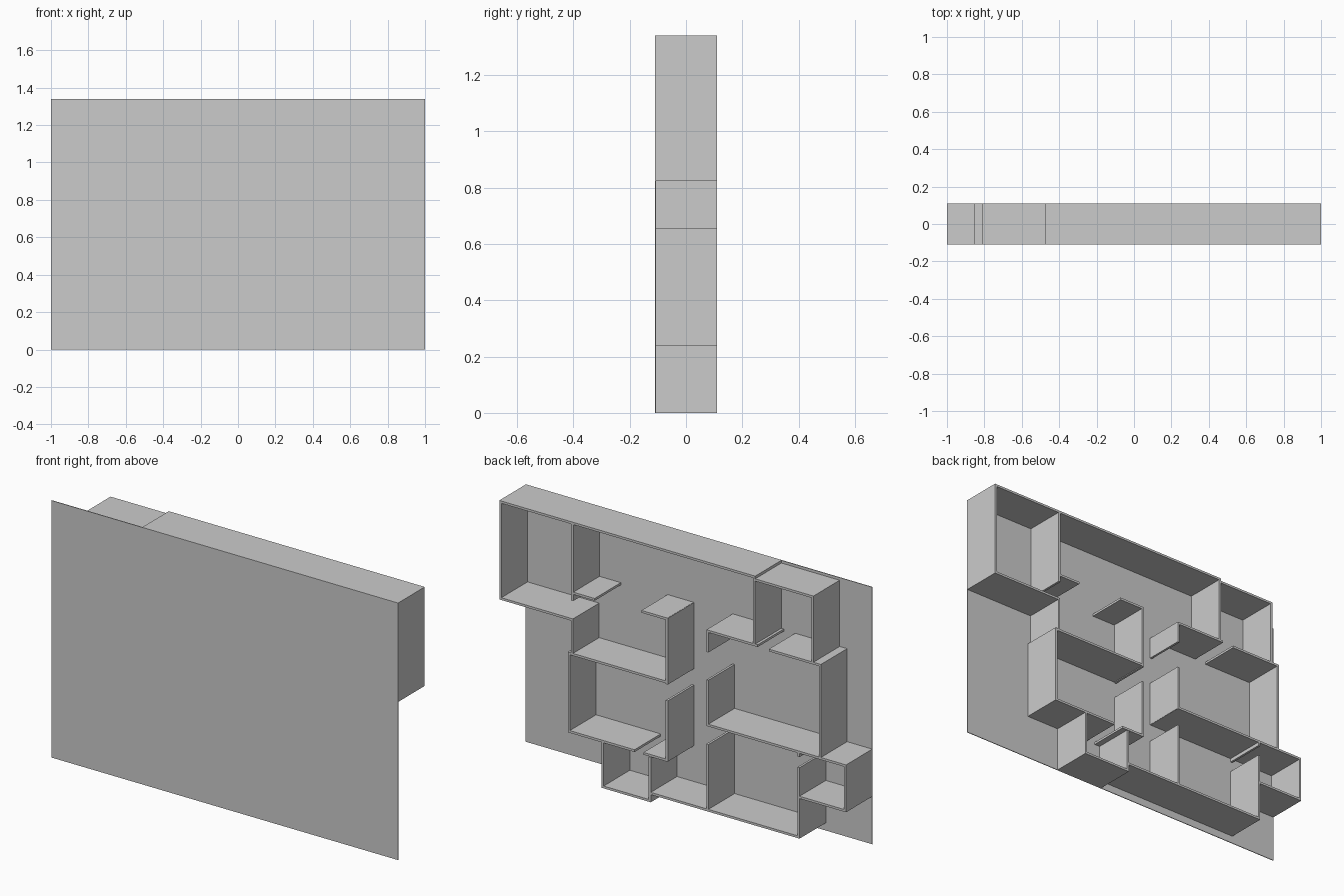
import bpy

cube = bpy.data.objects.get("Cube")
if cube:
    bpy.data.objects.remove(cube, do_unlink=True)

# One plain grey for the whole model
grey = bpy.data.materials.new("plain_grey")
grey.use_nodes = True
colour = (0.6, 0.6, 0.6, 1)
grey.diffuse_color = colour
grey.node_tree.nodes["Principled BSDF"].inputs["Base Color"].default_value = colour

DEPTH = 0.11      # half the model's depth
HEIGHT = 1.34
THICK = 0.012     # wall thickness


def box(name, x0, x1, y0, y1, z0, z1):
    """Axis-aligned box between two corners."""
    bpy.ops.mesh.primitive_cube_add(size=1)
    ob = bpy.context.object
    ob.name = name
    for v in ob.data.vertices:
        v.co.x = x1 if v.co.x > 0 else x0
        v.co.y = y1 if v.co.y > 0 else y0
        v.co.z = z1 if v.co.z > 0 else z0
    ob.data.materials.append(grey)
    return ob


def span(centre, low, high):
    """Wall thickness around a centre line, kept inside the limits."""
    start = min(max(centre - THICK / 2, low), high - THICK)
    return start, start + THICK


def shelf(name, z, x0, x1):
    box(name, x0, x1, -DEPTH, DEPTH, *span(z, 0, HEIGHT))


def upright(name, x, z0, z1):
    box(name, *span(x, -1, 1), -DEPTH, DEPTH, z0, z1)


# Base panel
box("base_panel", -1, 1, -DEPTH, -DEPTH + 0.004, 0, HEIGHT)

# Walls running across: name, height, from x, to x
for row in (
    ("top_wall", 1.34, -0.475, 1),
    ("top_nook_wall", 1.32, -0.81, -0.47),
    ("left_room_floor_wall", 0.83, 0.575, 1),
    ("left_door_wall", 0.97, 0.45, 0.585),
    ("hall_upper_wall", 0.98, 0.03, 0.18),
    ("hall_right_wall", 0.98, -0.49, -0.2),
    ("nook_lower_wall", 0.975, -0.855, -0.555),
    ("left_middle_wall", 0.65, 0.03, 0.605),
    ("right_middle_wall", 0.49, -1, -0.195),
    ("left_lower_wall", 0.243, 0.22, 0.605),
    ("hall_lower_wall", 0.243, 0.03, 0.168),
    ("closet_lower_wall", 0.255, -1, -0.725),
    ("bottom_left_wall", 0, 0.13, 0.41),
    ("bottom_wall", 0.046, -0.73, 0.13),
):
    shelf(*row)

# Walls running up: name, x, from height, to height
for row in (
    ("left_outer_wall", 1, 0.825, 1.34),
    ("left_room_upper_wall", 0.579, 0.93, 1.34),
    ("left_room_lower_wall", 0.581, 0.65, 0.83),
    ("left_side_wall", 0.599, 0.24, 0.655),
    ("hall_left_upper_wall", 0.034, 0.64, 0.985),
    ("hall_left_lower_wall", 0.034, 0.24, 0.555),
    ("entry_left_wall", 0.404, 0, 0.245),
    ("entry_right_wall", 0.132, 0, 0.235),
    ("hall_right_stub", -0.2, 0.87, 0.985),
    ("hall_right_middle_wall", -0.2, 0.485, 0.725),
    ("hall_right_lower_wall", -0.2, 0.04, 0.39),
    ("nook_left_wall", -0.47, 0.975, 1.34),
    ("nook_right_wall", -0.806, 0.975, 1.326),
    ("right_side_wall", -0.849, 0.49, 0.975),
    ("closet_stub", -0.726, 0.465, 0.49),
    ("closet_left_wall", -0.726, 0.04, 0.41),
    ("closet_right_wall", -1, 0.25, 0.495),
):
    upright(*row)
